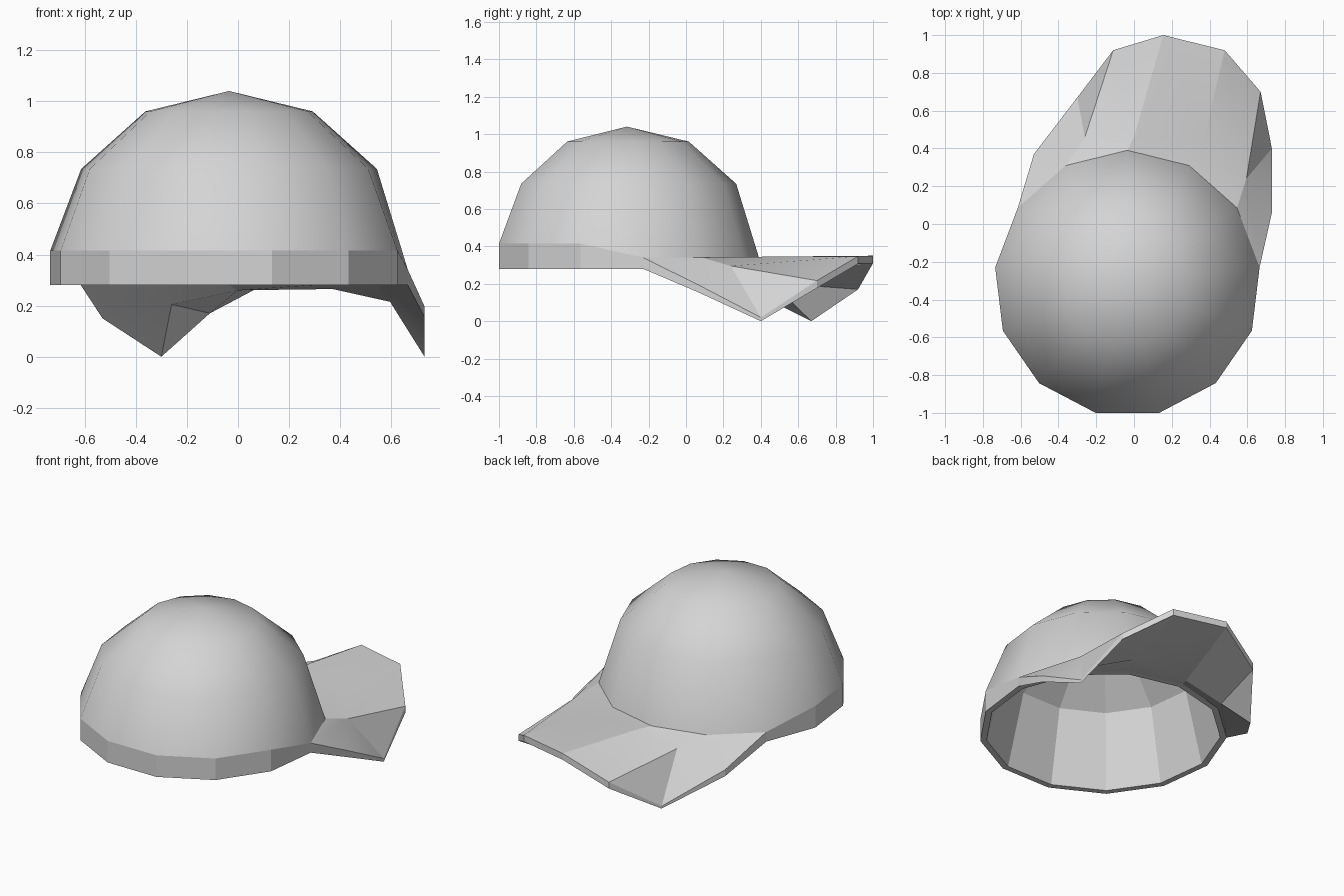
import bpy, bmesh, math

if "Cube" in bpy.data.objects:
    bpy.data.objects.remove(bpy.data.objects["Cube"], do_unlink=True)

# One grey cloth colour for the whole cap
cloth = bpy.data.materials.new("grey_cloth")
cloth.use_nodes = True
cloth.diffuse_color = (0.66, 0.66, 0.66, 1)
cloth.node_tree.nodes["Principled BSDF"].inputs["Base Color"].default_value = (0.66, 0.66, 0.66, 1)

SIDES = 13
CX, CY = -0.035, -0.315
RIM = 0.705


def corner(i, radius, z):
    a = math.pi / 2 - 2 * math.pi * i / SIDES
    return (CX + radius * math.cos(a), CY + radius * math.sin(a), z)


def is_brim_side(i):
    return (i + 2) % SIDES < 6


def finish(name, bm):
    bmesh.ops.recalc_face_normals(bm, faces=bm.faces)
    mesh = bpy.data.meshes.new(name)
    bm.to_mesh(mesh)
    bm.free()
    mesh.materials.append(cloth)
    obj = bpy.data.objects.new(name, mesh)
    bpy.context.collection.objects.link(obj)
    return obj


# Crown: closed shell of lining, flat band and smooth dome
bm = bmesh.new()
profile = [(0.32, 0.94), (0.56, 0.725), (0.668, 0.28), (RIM, 0.28),
           (RIM, 0.415), (0.583, 0.735), (0.33, 0.96)]
BAND_TOP = 4
rings = []
for k, (r, z) in enumerate(profile):
    rings.append([bm.verts.new(corner(i, r, 0.34 if k == BAND_TOP and is_brim_side(i) else z))
                  for i in range(SIDES)])
inner_tip = bm.verts.new((CX, CY, 1.01))
outer_tip = bm.verts.new((CX, CY, 1.04))
for i in range(SIDES):
    j = (i + 1) % SIDES
    for k in range(len(rings) - 1):
        f = bm.faces.new((rings[k][i], rings[k][j], rings[k + 1][j], rings[k + 1][i]))
        f.smooth = k >= BAND_TOP
    bm.faces.new((inner_tip, rings[0][j], rings[0][i]))
    bm.faces.new((rings[-1][i], rings[-1][j], outer_tip)).smooth = True
finish("crown", bm)

# Brim: inner row on the crown, a crease row, and the outer edge
inner = [corner(i, RIM, 0.34) for i in (3, 2, 1, 0, -1, -2)]
crease = [(0.595, 0.24, 0.295), (0.37, 0.45, 0.345), (0.0, 0.46, 0.34), (-0.26, 0.46, 0.285)]
edge = [(0.73, 0.06, 0.197), (0.73, 0.40, 0.02), (0.67, 0.70, 0.217), (0.48, 0.92, 0.347),
        (0.155, 1.0, 0.35), (-0.11, 0.92, 0.21), (-0.30, 0.67, 0.015), (-0.53, 0.37, 0.19)]

bm = bmesh.new()


def brim_layer(inner_drop, crease_drop, edge_drop):
    def row(points, d):
        return [bm.verts.new((x, y, max(z - d, 0.0))) for x, y, z in points]
    a, m, e = row(inner, inner_drop), row(crease, crease_drop), row(edge, edge_drop)
    # side wings, folded down to the low tips
    for start, first, tip, last, fold, side in ((a[0], e[0], e[1], e[2], m[0], a[1]),
                                                (a[5], e[7], e[6], e[5], m[3], a[4])):
        bm.faces.new((start, first, fold, side))
        bm.faces.new((first, tip, fold))
        bm.faces.new((tip, last, fold))
    # three middle panels
    for k in range(3):
        bm.faces.new((a[k + 1], m[k], m[k + 1], a[k + 2]))
        bm.faces.new((m[k], e[k + 2], e[k + 3], m[k + 1]))
    return [a[0]] + e + [a[5]], a


top_rim, top_in = brim_layer(0, 0, 0)
low_rim, low_in = brim_layer(0.06, 0.08, 0.04)
for upper, lower in ((top_rim, low_rim), (top_in, low_in)):
    for k in range(len(upper) - 1):
        bm.faces.new((upper[k], upper[k + 1], lower[k + 1], lower[k]))
brim = finish("brim", bm)

bpy.ops.object.select_all(action="DESELECT")
brim.select_set(True)
bpy.context.view_layer.objects.active = brim
bpy.ops.object.shade_smooth_by_angle(angle=math.radians(20))
